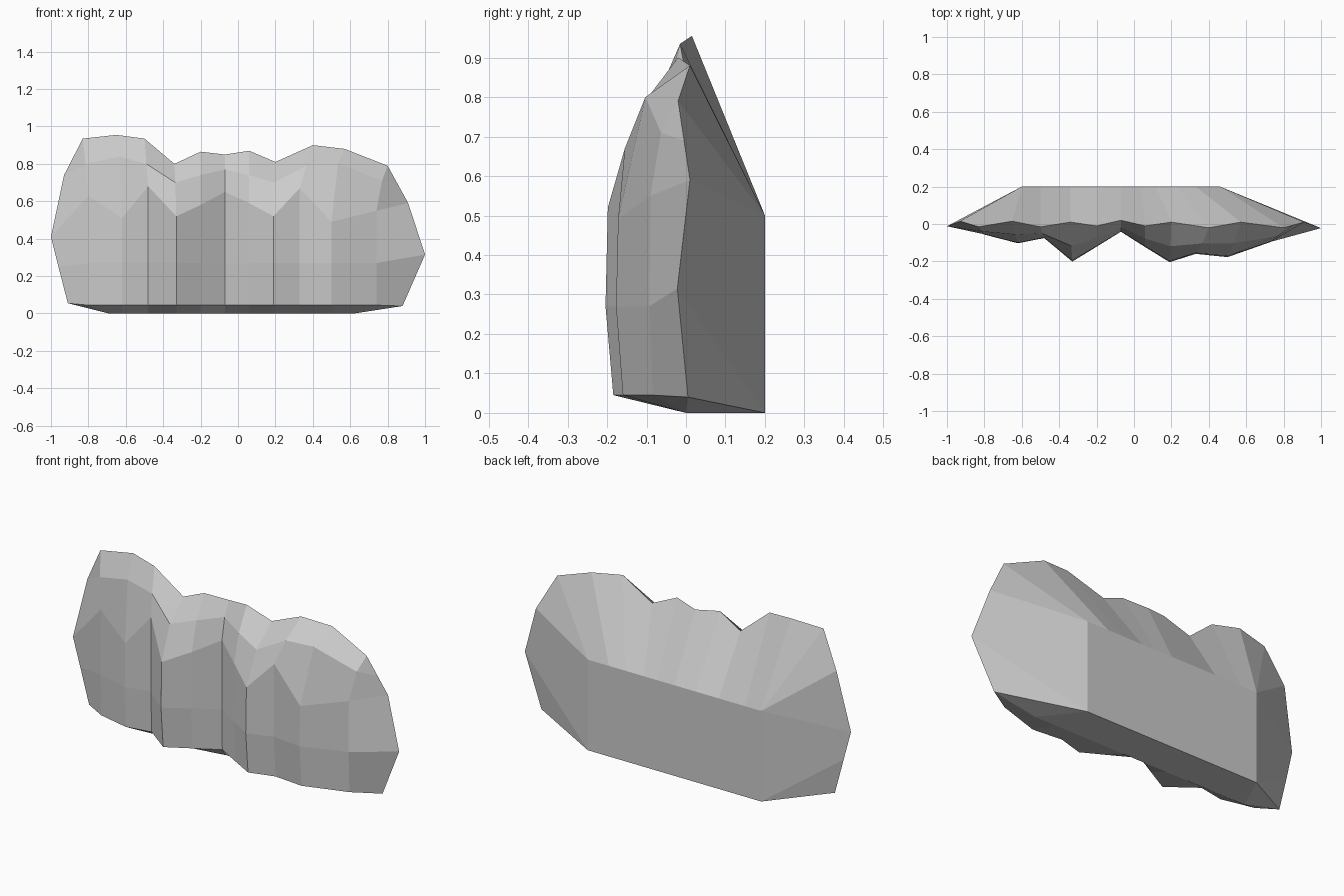
import bpy, bmesh
from mathutils import Vector as V

if "Cube" in bpy.data.objects:
    bpy.data.objects.remove(bpy.data.objects["Cube"])

# Front columns: x, ridge depth y, shoulder z, upper z, rim x, rim y, rim z
columns = [
    (-.80, -.055, .63, .80, -.83, -.015, .935),
    (-.62, -.100, .51, .84, -.65, .015, .955),
    (-.48, -.073, .68, .80, -.50, -.015, .935),
    (-.33, -.195, .52, .70, -.34, .010, .80),
    (-.20, -.118, .58, .74, -.20, -.010, .865),
    (-.07, -.040, .65, .77, -.07, .020, .85),
    (.06, -.120, .59, .74, .06, -.010, .87),
    (.19, -.198, .52, .70, .20, .010, .81),
    (.33, -.155, .67, .79, .40, -.020, .90),
    (.50, -.172, .49, .80, .57, .010, .88),
    (.74, -.090, .55, .71, .80, -.020, .79),
]


def column(x, y, zs, zu, tx, ty, tz):
    """Five points from the foot of the cliff to its rim."""
    return [V((x, y * .93, .045)), V((x, y * 1.03, .27)), V((x, y, zs)),
            V((x + (tx - x) * .5, y + (ty - y) * .38, zu)), V((tx, ty, tz))]


grid = [column(*c) for c in columns]
left = [V((-.91, 0, .055)), V((-.96, -.005, .25)), V((-1, -.012, .41)),
        V((-.93, .015, .74)), grid[0][4]]
right = [V((.88, .005, .04)), V((1, -.022, .315)), V((.91, .01, .59)),
         V((.855, -.005, .69)), grid[-1][4]]
grid = [left] + grid + [right]

bm = bmesh.new()


def face(*pts):
    unique = []
    for p in pts:
        if all((p - q).length > 1e-5 for q in unique):
            unique.append(p)
    if len(unique) > 2:
        bm.faces.new([bm.verts.new(p) for p in unique])


def strip(a, b):
    for i in range(len(a) - 1):
        face(a[i], a[i + 1], b[i + 1], b[i])


# Ridged front
for a, b in zip(grid, grid[1:]):
    strip(a, b)

# Sloping sides and top, running to the flat back panel
bl0, br0 = V((-.6, .2, 0)), V((.46, .2, 0))
bl, br = V((-.6, .2, .5)), V((.46, .2, .5))
tops = [c[4] for c in grid[1:-1]]
back_top = [V((max(-.6, p.x) if p.x < 0 else p.x * .58, .2, .5)) for p in tops]
back_top[-1] = br
rim = left[:4] + tops + right[3::-1]
back = [bl0, bl0, bl, bl] + back_top + [br, br, br0, br0]
strip(rim, back)
face(bl0, *back_top, br0)

# Underside, with its front edge lifted off the ground
foot = [c[0] for c in grid]
base = [V((min(.62, max(-.69, p.x)), 0, 0)) for p in foot]
strip(foot, base)
face(*base, br0, bl0)
face(left[0], base[0], bl0)
face(right[0], base[-1], br0)

bmesh.ops.remove_doubles(bm, verts=bm.verts[:], dist=1e-4)
bmesh.ops.recalc_face_normals(bm, faces=bm.faces[:])
mesh = bpy.data.meshes.new("cliff_rock")
bm.to_mesh(mesh)
bm.free()
bpy.context.collection.objects.link(bpy.data.objects.new("cliff_rock", mesh))
